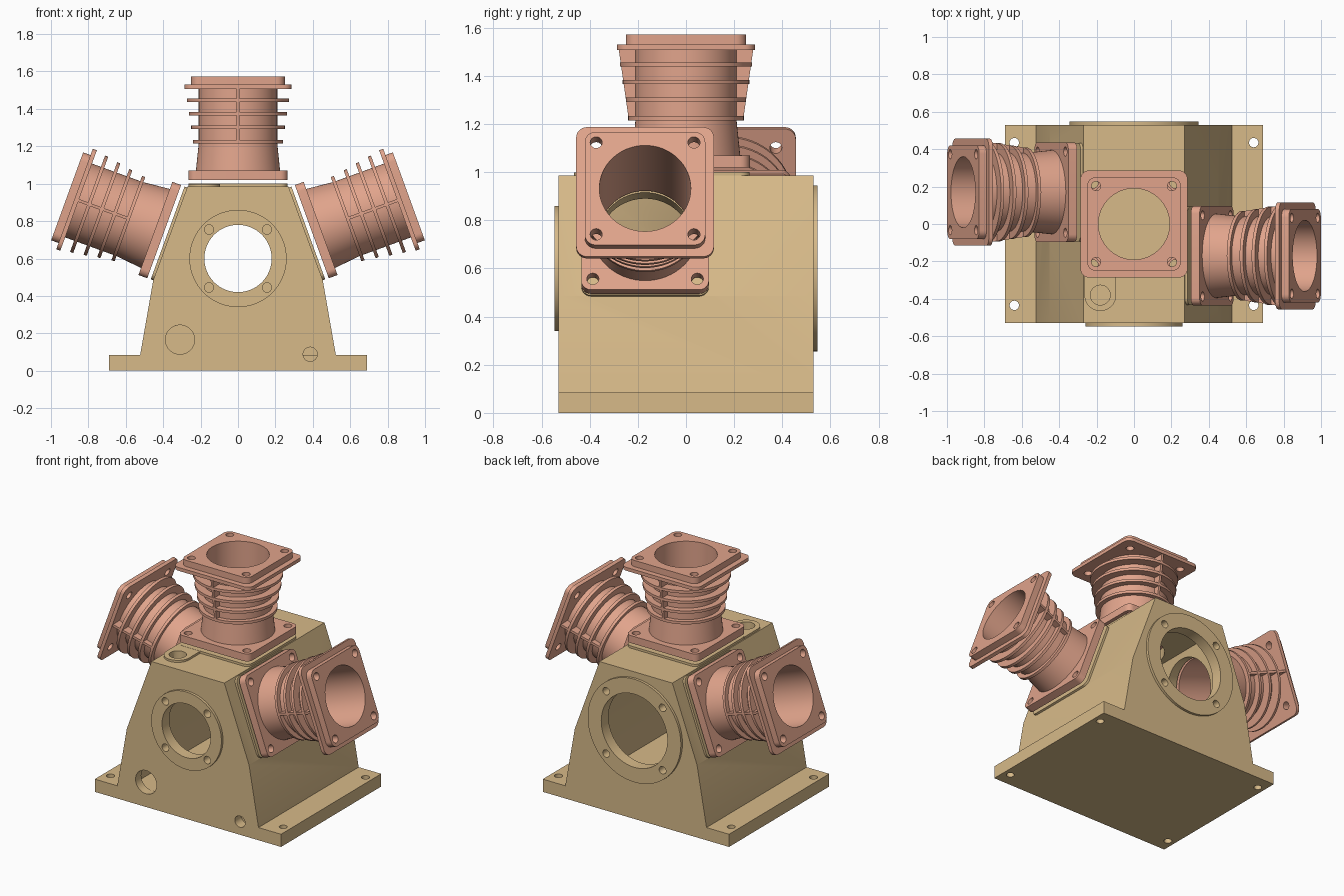
import bpy, bmesh
from math import sin, cos, pi, radians
from mathutils import Matrix, Vector

if "Cube" in bpy.data.objects:
    bpy.data.objects.remove(bpy.data.objects["Cube"])

CRANK_Z = 0.6
FRONT = Matrix.Rotation(pi / 2, 4, 'X')      # profile (x, z), extruded toward -y


def obj_from(bm, name, M=Matrix()):
    bmesh.ops.recalc_face_normals(bm, faces=bm.faces)
    bm.transform(M)
    me = bpy.data.meshes.new(name)
    bm.to_mesh(me)
    bm.free()
    ob = bpy.data.objects.new(name, me)
    bpy.context.collection.objects.link(ob)
    return ob


def prism(pts, a, b, M=Matrix(), name="part"):
    bm = bmesh.new()
    f = bm.faces.new([bm.verts.new((x, y, a)) for x, y in pts])
    r = bmesh.ops.extrude_face_region(bm, geom=[f])
    vs = [v for v in r['geom'] if isinstance(v, bmesh.types.BMVert)]
    bmesh.ops.translate(bm, verts=vs, vec=(0, 0, b - a))
    return obj_from(bm, name, M)


def circle(r, x=0, y=0, n=64):
    return [(x + r * cos(2 * pi * i / n), y + r * sin(2 * pi * i / n)) for i in range(n)]


def rounded(h, r, n=6):
    pts = []
    for k, (sx, sy) in enumerate([(1, 1), (-1, 1), (-1, -1), (1, -1)]):
        for i in range(n + 1):
            a = pi / 2 * (k + i / n)
            pts.append((sx * (h - r) + r * cos(a), sy * (h - r) + r * sin(a)))
    return pts


def mirrored(right):
    return right + [(-x, z) for x, z in reversed(right)]


def lathe(profile, n=64):
    bm = bmesh.new()
    rings = [[bm.verts.new((r * cos(2 * pi * i / n), r * sin(2 * pi * i / n), z))
              for i in range(n)] for r, z in profile]
    for a, b in zip(rings, rings[1:]):
        for i in range(n):
            j = (i + 1) % n
            bm.faces.new((a[i], a[j], b[j], b[i]))
    bm.faces.new(rings[0])
    bm.faces.new(rings[-1])
    return obj_from(bm, "barrel")


def boolean(ob, other, op):
    m = ob.modifiers.new("bool", 'BOOLEAN')
    m.operation, m.solver, m.object = op, 'EXACT', other
    bpy.context.view_layer.objects.active = ob
    bpy.ops.object.modifier_apply(modifier=m.name)
    bpy.data.objects.remove(other)


def add(ob, other):
    boolean(ob, other, 'UNION')


def cut(ob, other):
    boolean(ob, other, 'DIFFERENCE')


def finish(ob, mat):
    ob.data.materials.clear()
    ob.data.materials.append(mat)
    bpy.ops.object.select_all(action='DESELECT')
    ob.select_set(True)
    bpy.context.view_layer.objects.active = ob
    bpy.ops.object.shade_smooth_by_angle(angle=radians(30))


def material(name, rgb):
    m = bpy.data.materials.new(name)
    m.diffuse_color = (*rgb, 1)
    m.use_nodes = True
    m.node_tree.nodes["Principled BSDF"].inputs["Base Color"].default_value = m.diffuse_color
    return m


tan = material("tan_casting", (0.68, 0.49, 0.25))
pink = material("pink_casting", (0.75, 0.37, 0.26))
corners = [(sx, sy) for sx in (-1, 1) for sy in (-1, 1)]

# Three cylinder stations, measured outward from the crank axis
stations = {name: Matrix.Translation((0, y, CRANK_Z)) @ Matrix.Rotation(radians(a), 4, 'Y')
            for name, a, y in (("left", -70, 0.17), ("middle", 0, 0), ("right", 70, -0.17))}

# Crankcase body with mounting feet
case = prism(mirrored([(0.69, 0), (0.69, 0.085), (0.523, 0.085), (0.453, 0.485), (0.27, 0.985)]),
             -0.53, 0.53, FRONT, "crankcase")

# Cylinder pads, bearing bosses and filler boss
for M in stations.values():
    add(case, prism(rounded(0.264, 0.04), 0.36, 0.4, M))
add(case, prism(circle(0.26, 0, CRANK_Z), 0.5, 0.547, FRONT))
add(case, prism(circle(0.345, 0, CRANK_Z), -0.547, -0.5, FRONT))
filler = [(-0.18 + 0.085 * cos(a), -0.38 + 0.085 * sin(a))
          for a in [pi + pi * i / 24 for i in range(25)]]
add(case, prism(filler + [(-0.095, -0.24), (-0.265, -0.24)], 0.96, 0.999))

# Hollow interior
cut(case, prism(mirrored([(0.46, 0.085), (0.39, 0.485), (0.228, 0.925)]), -0.47, 0.47, FRONT))

# Cylinder bores, crank openings, inspection, drain and filler holes
for M in stations.values():
    cut(case, prism(circle(0.19), 0.2, 0.5, M))
cut(case, prism(circle(0.18, 0, CRANK_Z), 0.4, 0.6, FRONT))
cut(case, prism(circle(0.245, 0, CRANK_Z), -0.6, -0.4, FRONT))
cut(case, prism(circle(0.078, -0.31, 0.166, 40), 0.4, 0.6, FRONT))
cut(case, prism(circle(0.038, 0.386, 0.088, 32), 0.46, 0.6, FRONT))
cut(case, prism(circle(0.053, -0.18, -0.38, 32), 0.9, 1.1))

# Bolt holes in the bosses and the feet
for sx, sy in corners:
    cut(case, prism(circle(0.025, sx * 0.155, CRANK_Z + sy * 0.155, 24), 0.49, 0.6, FRONT))
    cut(case, prism(circle(0.025, sx * 0.209, CRANK_Z + sy * 0.209, 24), -0.6, -0.49, FRONT))
    cut(case, prism(circle(0.025, sx * 0.64, sy * 0.435, 24), -0.1, 0.2))
finish(case, tan)

# Finned barrel profile (radius, distance from the crank axis)
profile = [(0.225, 0.43), (0.225, 0.47), (0.21, 0.615)]
for r, z in ((0.24, 0.615), (0.25, 0.692), (0.263, 0.765), (0.274, 0.838)):
    if profile[-1] != (0.21, z):
        profile.append((0.21, z))
    profile += [(r, z), (r, z + 0.018), (0.21, z + 0.018)]
profile.append((0.21, 0.96))
cyl = lathe(profile)

# Base flange, top flange and head plate
add(cyl, prism(rounded(0.265, 0.04), 0.42, 0.47))
add(cyl, prism(rounded(0.286, 0.045), 0.907, 0.93))
add(cyl, prism(rounded(0.25, 0.045), 0.925, 0.972))

# Vertical ribs tying the fins together at front and back
rib = [(0.2, 0.62), (0.238, 0.62), (0.28, 0.915), (0.2, 0.915)]
for s in (-1, 1):
    M = Matrix(((0, 0, 1, 0), (s, 0, 0, 0), (0, 1, 0, 0), (0, 0, 0, 1)))
    ob = prism(rib, -0.008, 0.008, M)
    bm = bmesh.new()
    bm.from_mesh(ob.data)
    bmesh.ops.recalc_face_normals(bm, faces=bm.faces)
    bm.to_mesh(ob.data)
    bm.free()
    add(cyl, ob)

# Bore and bolt holes
cut(cyl, prism(circle(0.19), 0.3, 1.1))
for sx, sy in corners:
    cut(cyl, prism(circle(0.025, sx * 0.217, sy * 0.217, 24), 0.4, 0.5))
    cut(cyl, prism(circle(0.025, sx * 0.203, sy * 0.203, 24), 0.88, 1.0))
finish(cyl, pink)

# Place one cylinder at each station
for name, M in stations.items():
    ob = cyl.copy()
    ob.data = cyl.data.copy()
    ob.name = name + "_cylinder"
    ob.data.transform(M)
    bpy.context.collection.objects.link(ob)
bpy.data.objects.remove(cyl)
